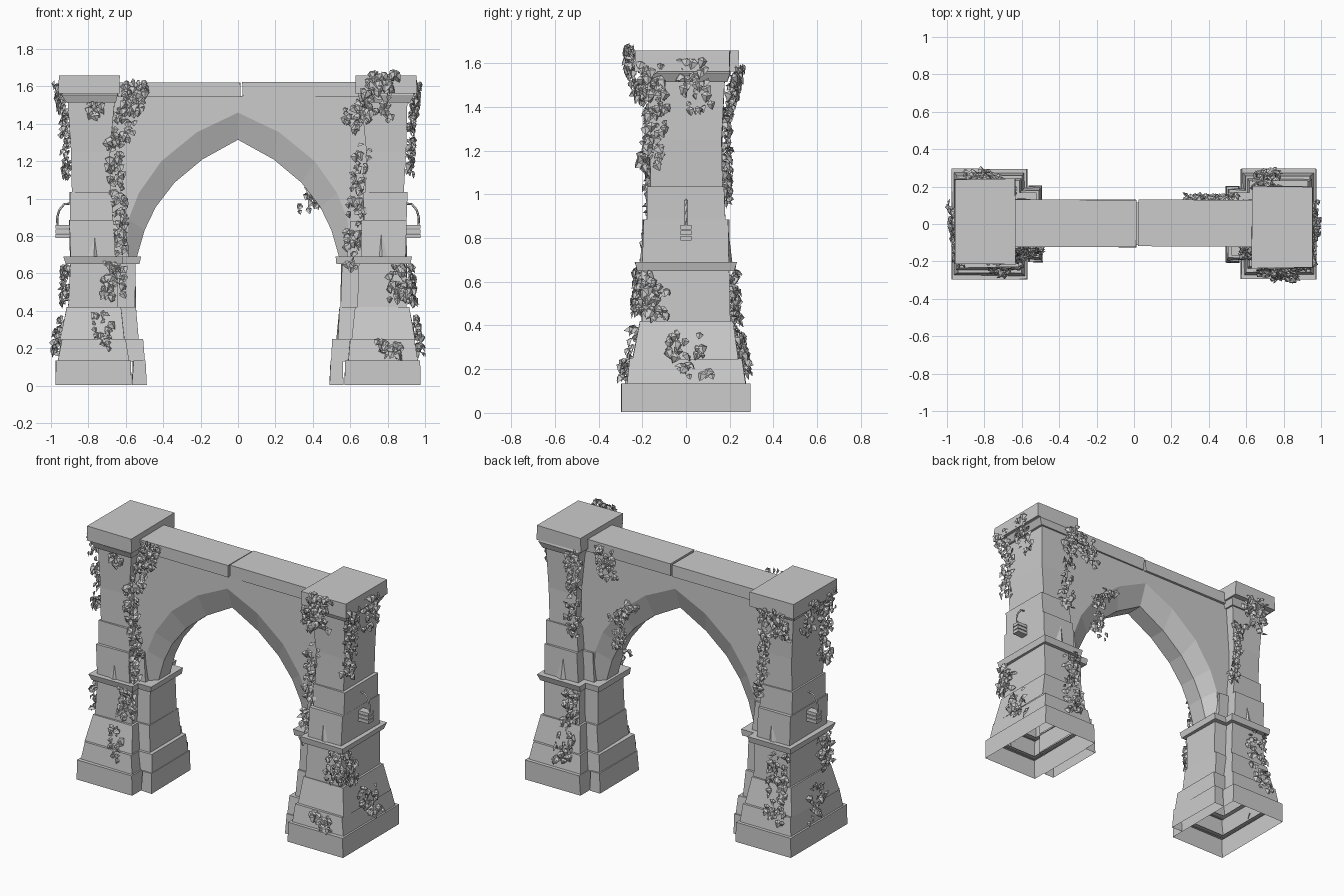
import bpy, bmesh, math, random
from mathutils import Vector

if "Cube" in bpy.data.objects:
    bpy.data.objects.remove(bpy.data.objects["Cube"])

rnd = random.Random(7)


def make(name, verts, faces):
    me = bpy.data.meshes.new(name)
    me.from_pydata(verts, [], faces)
    bm = bmesh.new()
    bm.from_mesh(me)
    bmesh.ops.recalc_face_normals(bm, faces=bm.faces)
    bm.to_mesh(me)
    bm.free()
    ob = bpy.data.objects.new(name, me)
    bpy.context.collection.objects.link(ob)
    return ob


def stack(name, s, rings, jit=0.005, closed=False):
    """Stacked rectangular rings (z, inner x, outer x, y half); hollow unless closed."""
    v, f = [], []
    for z, a, b, y in rings:
        for x, yy in ((a, -y), (b, -y), (b, y), (a, y)):
            v.append((s * (x + rnd.uniform(-jit, jit)), yy + rnd.uniform(-jit, jit), z))
    for i in range(len(rings) - 1):
        for k in range(4):
            f.append((4 * i + k, 4 * i + (k + 1) % 4, 4 * i + 4 + (k + 1) % 4, 4 * i + 4 + k))
    n = len(v)
    if closed:
        f += [(n - 4, n - 3, n - 2, n - 1), (0, 1, 2, 3)]
    return make(name, v, f)


def box(name, x0, x1, y0, y1, z0, z1, jit=0.0):
    h = (y1 - y0) / 2
    ob = stack(name, 1, [(z0, x0, x1, h), (z1, x0, x1, h)], jit, True)
    ob.location.y = (y0 + y1) / 2
    return ob


for s, side in ((-1, "left"), (1, "right")):
    # main pier: plinth, battered courses, shaft
    stack(side + "_plinth", s, [(.005, .57, .975, .295), (.135, .575, .975, .295), (.135, .61, .94, .25)], .002)
    stack(side + "_base_course", s, [(.13, .585, .965, .275), (.25, .60, .945, .258), (.25, .63, .91, .21)])
    stack(side + "_battered_course", s, [(.245, .605, .948, .243), (.42, .63, .912, .212), (.42, .66, .88, .17)])
    stack(side + "_lower_shaft", s, [(.41, .64, .905, .2), (.66, .645, .90, .195)])
    stack(side + "_string_course", s, [(.65, .62, .92, .222), (.69, .615, .93, .232)], .004, True)
    stack(side + "_block_course", s, [(.69, .655, .90, .198), (.885, .665, .90, .195), (.885, .70, .87, .15)])
    stack(side + "_block_course_upper", s, [(.88, .67, .902, .176), (1.035, .675, .902, .174), (1.035, .70, .87, .15)])
    stack(side + "_upper_shaft", s, [(1.03, .685, .888, .165), (1.25, .682, .895, .164), (1.53, .66, .908, .174)])
    stack(side + "_neck", s, [(1.515, .655, .92, .185), (1.555, .64, .94, .205), (1.57, .65, .93, .20)], .004, True)
    box(side + "_cap", *((-.957, -.635) if s < 0 else (.63, .955)),
        *((-.215, .24) if s < 0 else (-.235, .20)), 1.562, 1.658, .003)
    # inner half-pier carrying the arch
    stack(side + "_inner_plinth", s, [(.005, .49, .565, .205), (.135, .495, .56, .20), (.135, .53, .56, .17)], .003)
    stack(side + "_inner_base_course", s, [(.13, .50, .62, .192), (.25, .508, .62, .182), (.25, .55, .62, .14)])
    stack(side + "_inner_battered_course", s, [(.245, .53, .64, .165), (.42, .545, .65, .152), (.42, .58, .65, .12)])
    stack(side + "_inner_shaft", s, [(.41, .55, .66, .14), (.66, .552, .66, .138)])
    stack(side + "_inner_string_course", s, [(.65, .525, .67, .165), (.69, .52, .67, .17)], .003, True)
    stack(side + "_inner_block", s, [(.69, .585, .69, .132), (.88, .60, .69, .13), (.88, .65, .69, .1)])
    # chipped stone wedges on the front and back
    for y in (-1, 1):
        make(side + "_stone_chip", [(s * .74, y * .19, .69), (s * .83, y * .19, .69), (s * .77, y * .212, .69),
             (s * .765, y * .195, .83)], [(0, 2, 3), (2, 1, 3), (0, 1, 2)])
    # bracket and curved bar on the outer face
    for z in (.79, .815, .84):
        box(side + "_bracket_plate", min(s * .89, s * .975), max(s * .89, s * .975), -.025, .025, z, z + .02)
    cu = bpy.data.curves.new(side + "_bracket_bar", 'CURVE')
    cu.dimensions = '3D'
    cu.bevel_depth = .006
    cu.bevel_resolution = 0
    sp = cu.splines.new('POLY')
    pts = [(.89, .975), (.93, .97), (.955, .94), (.967, .90), (.965, .85)]
    sp.points.add(len(pts) - 1)
    for p, (x, z) in zip(sp.points, pts):
        p.co = (s * x, 0, z, 1)
    bpy.context.collection.objects.link(bpy.data.objects.new(side + "_bracket_bar", cu))

# pointed arch wall with splayed edges
outer = [(0, 1.46), (.22, 1.355), (.41, 1.20), (.53, 1.03), (.585, .89), (.60, .69), (.69, .69)]
inner = [(0, 1.315), (.19, 1.21), (.34, 1.085), (.44, .955), (.50, .83), (.54, .69), (.67, .69)]
pairs = [((-a, b), (-c, d)) for (a, b), (c, d) in zip(outer[:0:-1], inner[:0:-1])]
pairs += list(zip(outer, inner))
v, f = [], []
for (xo, zo), (xi, zi) in pairs:
    v += [(xo, -.112, 1.55), (xo, -.112, zo), (xi, -.06, zi), (xi, .06, zi), (xo, .115, zo), (xo, .115, 1.55)]
for i in range(len(pairs) - 1):
    for k in range(6):
        f.append((6 * i + k, 6 * i + (k + 1) % 6, 6 * i + 6 + (k + 1) % 6, 6 * i + 6 + k))
make("arch_wall", v, f)

# coping slabs with a joint at the middle
box("coping_left", -.645, .012, -.122, .13, 1.543, 1.62, .003)
box("coping_right", .024, .645, -.12, .128, 1.543, 1.625, .003)


def ivy(name, path, n, normal, spread, size=.042):
    """Scatter small folded leaves along a path; normal faces off the wall."""
    nrm = Vector(normal)
    side = nrm.cross(Vector((0, 0, 1))).normalized()
    v, f = [], []
    for _ in range(n):
        t = rnd.uniform(0, len(path) - 1.001)
        i = int(t)
        c = Vector(path[i]).lerp(Vector(path[i + 1]), t - i)
        c += side * rnd.uniform(-spread, spread) + nrm * rnd.uniform(.002, .04)
        out = (nrm + Vector((rnd.uniform(-.9, .9), rnd.uniform(-.9, .9), rnd.uniform(-.3, .9)))).normalized()
        down = (Vector((rnd.uniform(-.7, .7), rnd.uniform(-.7, .7), -1))).normalized()
        w = out.cross(down).normalized()
        d = w.cross(out)
        q = size * rnd.uniform(.6, 1.15)
        b = len(v)
        v += [c - d * q * .4, c + w * q * .55 - d * q * .1, c + w * q * .3 + d * q * .4, c + d * q * .75,
              c - w * q * .3 + d * q * .4, c - w * q * .55 - d * q * .1, c + out * q * .35]
        f += [(b + k, b + (k + 1) % 6, b + 6) for k in range(6)]
    make(name, [tuple(p) for p in v], f)


F, B, L, R = (0, -1, 0), (0, 1, 0), (-1, 0, 0), (1, 0, 0)
# front ivy
ivy("ivy_front_left_top", [(-.55, -.125, 1.64), (-.57, -.12, 1.5), (-.65, -.15, 1.3)], 85, F, .065)
ivy("ivy_front_left_strand", [(-.66, -.15, 1.32), (-.66, -.15, 1.1), (-.63, -.14, .9), (-.65, -.18, .68)], 90, F, .04)
ivy("ivy_front_left_low", [(-.66, -.2, .66), (-.67, -.2, .45)], 50, F, .06)
ivy("ivy_front_left_base", [(-.72, -.215, .4), (-.74, -.255, .2)], 22, F, .05)
ivy("ivy_front_left_neck", [(-.77, -.18, 1.52), (-.76, -.17, 1.43)], 16, F, .045)
ivy("ivy_front_right_cap", [(.78, -.235, 1.68), (.74, -.235, 1.55), (.73, -.175, 1.42)], 90, F, .085)
ivy("ivy_front_right_top", [(.62, -.12, 1.52), (.60, -.115, 1.36)], 32, F, .045)
ivy("ivy_front_right_strand", [(.67, -.15, 1.3), (.64, -.14, 1.05), (.62, -.13, .85), (.62, -.15, .62)], 80, F, .045)
ivy("ivy_front_right_low", [(.86, -.198, .65), (.87, -.205, .45)], 45, F, .06)
ivy("ivy_front_right_base", [(.80, -.255, .24), (.83, -.268, .14)], 26, F, .065)
# outer side ivy, both ends
for s, N, nm in ((-1, L, "left"), (1, R, "right")):
    ivy("ivy_side_top_" + nm, [(s * .935, -.16, 1.6), (s * .905, -.14, 1.4), (s * .895, -.16, 1.12)], 95, N, .055)
    ivy("ivy_side_back_" + nm, [(s * .945, .02, 1.62), (s * .905, .06, 1.38)], 38, N, .065)
    ivy("ivy_side_low_" + nm, [(s * .90, -.14, .64), (s * .908, -.15, .44)], 50, N, .065)
    ivy("ivy_side_base_" + nm, [(s * .92, -.01, .37), (s * .945, 0, .26), (s * .955, .04, .17)], 34, N, .08)
# back ivy
ivy("ivy_back_left_top", [(-.82, .235, 1.62), (-.80, .18, 1.38)], 70, B, .10)
ivy("ivy_back_left_strand", [(-.71, .165, 1.4), (-.69, .165, 1.15), (-.67, .165, .95)], 55, B, .035)
ivy("ivy_back_left_low", [(-.84, .195, .64), (-.82, .21, .42), (-.84, .255, .2)], 75, B, .07)
ivy("ivy_back_right_strand", [(.68, .20, 1.58), (.70, .17, 1.3), (.70, .165, 1.0)], 80, B, .05)
ivy("ivy_back_right_wall", [(.5, .125, 1.61), (.47, .115, 1.42)], 40, B, .065)
ivy("ivy_back_arch", [(.30, .115, 1.28), (.42, .115, 1.16), (.38, .09, .93)], 70, B, .055)
ivy("ivy_back_right_low", [(.69, .195, .66), (.70, .21, .4), (.72, .26, .18)], 80, B, .06)
